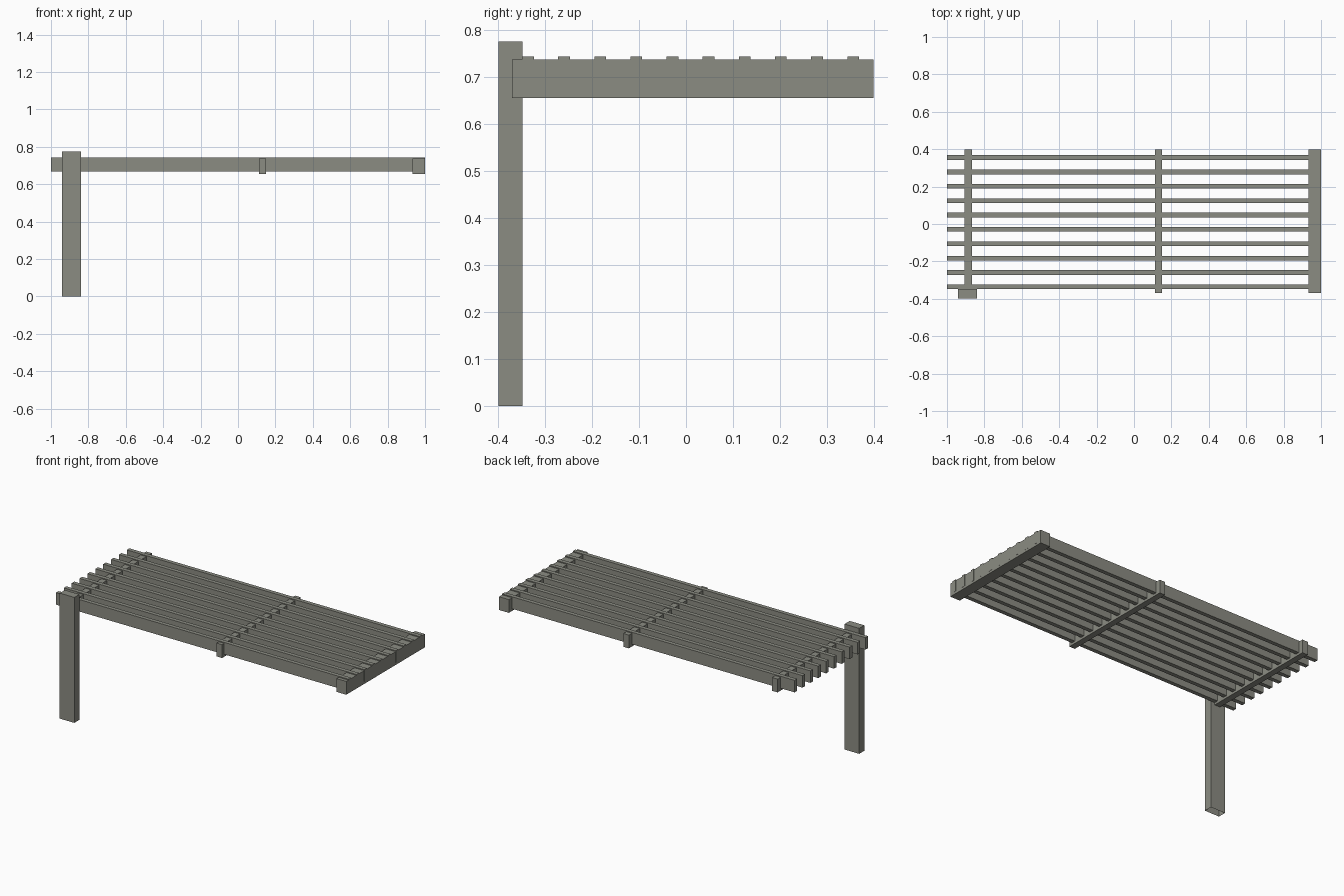
import bpy
import bmesh

if "Cube" in bpy.data.objects:
    bpy.data.objects.remove(bpy.data.objects["Cube"])

# one weathered grey colour
grey = bpy.data.materials.new("weathered grey")
grey.diffuse_color = (0.26, 0.262, 0.226, 1.0)
grey.use_nodes = True
grey.node_tree.nodes["Principled BSDF"].inputs["Base Color"].default_value = grey.diffuse_color


def box(name, x, y, z, open_bottom=False):
    """Axis-aligned box from (min, max) ranges."""
    bm = bmesh.new()
    bmesh.ops.create_cube(bm, size=1.0)
    for v in bm.verts:
        v.co = [(r[0] + r[1]) / 2 + c * (r[1] - r[0]) for c, r in zip(v.co, (x, y, z))]
    bm.normal_update()
    if open_bottom:
        under = [f for f in bm.faces if f.normal.z < -0.9]
        bmesh.ops.delete(bm, geom=under, context='FACES_ONLY')
    mesh = bpy.data.meshes.new(name)
    bm.to_mesh(mesh)
    bm.free()
    mesh.materials.append(grey)
    obj = bpy.data.objects.new(name, mesh)
    bpy.context.collection.objects.link(obj)
    return obj


# single support post at the front left corner
box("post", (-0.94, -0.84), (-0.398, -0.348), (0.0, 0.775), open_bottom=True)

# cross beams running front to back
for name, x in (("left_beam", (-0.905, -0.867)),
                ("middle_beam", (0.112, 0.15)),
                ("right_beam", (0.932, 0.999))):
    box(name, x, (-0.37, 0.398), (0.655, 0.737))

# ten long slats, standing slightly proud of the beams
for i in range(10):
    y = -0.336 + i * 0.0768
    box(f"slat_{i + 1}", (-1.0, 1.0), (y - 0.0125, y + 0.0125), (0.669, 0.743))
